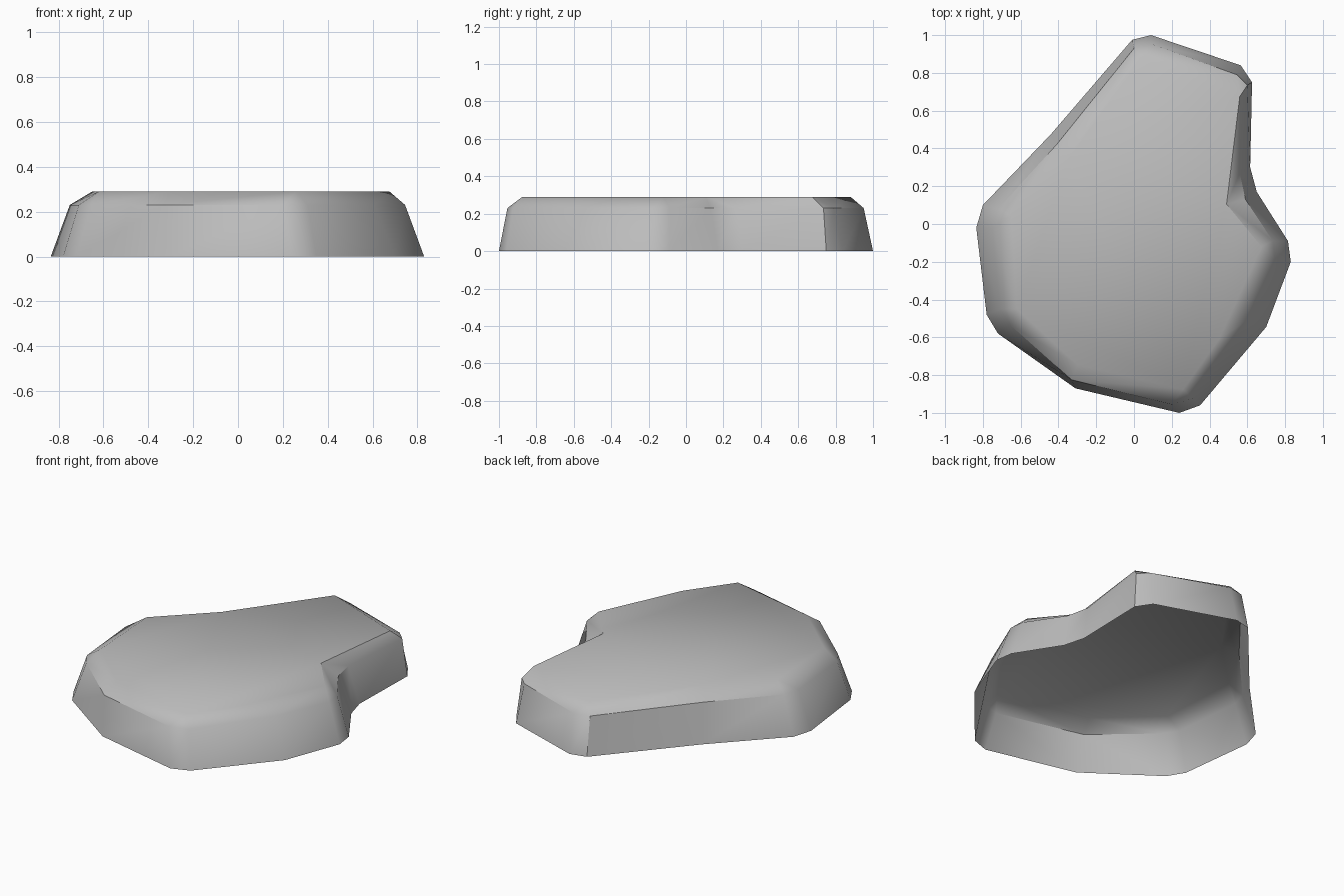
import bpy, bmesh, math

cube = bpy.data.objects.get("Cube")
if cube:
    bpy.data.objects.remove(cube)

MID_Z, TOP_Z = 0.23, 0.29

# One entry per corner: the top point, then (foot, shoulder) for each wall edge.
# Chamfered corners have two wall edges that meet in a single top point.
corners = [
    ((0.04, 0.88), [((0.09, 1.0), (0.10, 0.95)), ((-0.01, 0.975), (0.0, 0.93))]),
    ((-0.35, 0.34), [((-0.44, 0.475), (-0.41, 0.42))]),
    ((-0.65, 0.045), [((-0.80, 0.10), (-0.72, 0.08)), ((-0.835, -0.02), (-0.75, -0.02))]),
    ((-0.62, -0.45), [((-0.78, -0.48), (-0.71, -0.45)), ((-0.72, -0.58), (-0.655, -0.535))]),
    ((-0.30, -0.745), [((-0.31, -0.87), (-0.33, -0.825))]),
    ((0.26, -0.875), [((0.24, -1.0), (0.20, -0.955)), ((0.35, -0.96), (0.31, -0.925))]),
    ((0.45, -0.61), [((0.70, -0.545), (0.61, -0.50))]),
    ((0.675, -0.12), [((0.83, -0.20), (0.745, -0.18)), ((0.815, -0.09), (0.735, -0.09))]),
    ((0.49, 0.105), [((0.65, 0.17), (0.59, 0.13)), ((0.615, 0.30), (0.56, 0.27))]),
    ((0.56, 0.675), [((0.625, 0.75), (0.60, 0.735)), ((0.565, 0.84), (0.545, 0.79))]),
]

# Rings of the open-bottomed slab
bm = bmesh.new()
top, foot, mid, owner = [], [], [], []
for point, edges in corners:
    tip = bm.verts.new((*point, TOP_Z))
    top.append(tip)
    for low, shoulder in edges:
        foot.append(bm.verts.new((*low, 0)))
        mid.append(bm.verts.new((*shoulder, MID_Z)))
        owner.append(tip)

# Flat top, sloping walls and bevelled shoulder
bm.faces.new(top)
count = len(foot)
for i in range(count):
    j = (i + 1) % count
    bm.faces.new((foot[i], foot[j], mid[j], mid[i]))
    if owner[i] == owner[j]:
        bm.faces.new((mid[i], mid[j], owner[i]))
    else:
        bm.faces.new((mid[i], mid[j], owner[j], owner[i]))
bm.normal_update()

mesh = bpy.data.meshes.new("rock_slab")
bm.to_mesh(mesh)
bm.free()
slab = bpy.data.objects.new("rock_slab", mesh)
bpy.context.collection.objects.link(slab)

# Plain grey stone
stone = bpy.data.materials.new("stone_grey")
stone.use_nodes = True
colour = (0.5, 0.5, 0.5, 1)
stone.diffuse_color = colour
stone.node_tree.nodes["Principled BSDF"].inputs["Base Color"].default_value = colour
mesh.materials.append(stone)

# Soft corners, crisp rims
bpy.context.view_layer.objects.active = slab
slab.select_set(True)
bpy.ops.object.shade_smooth_by_angle(angle=math.radians(35))
